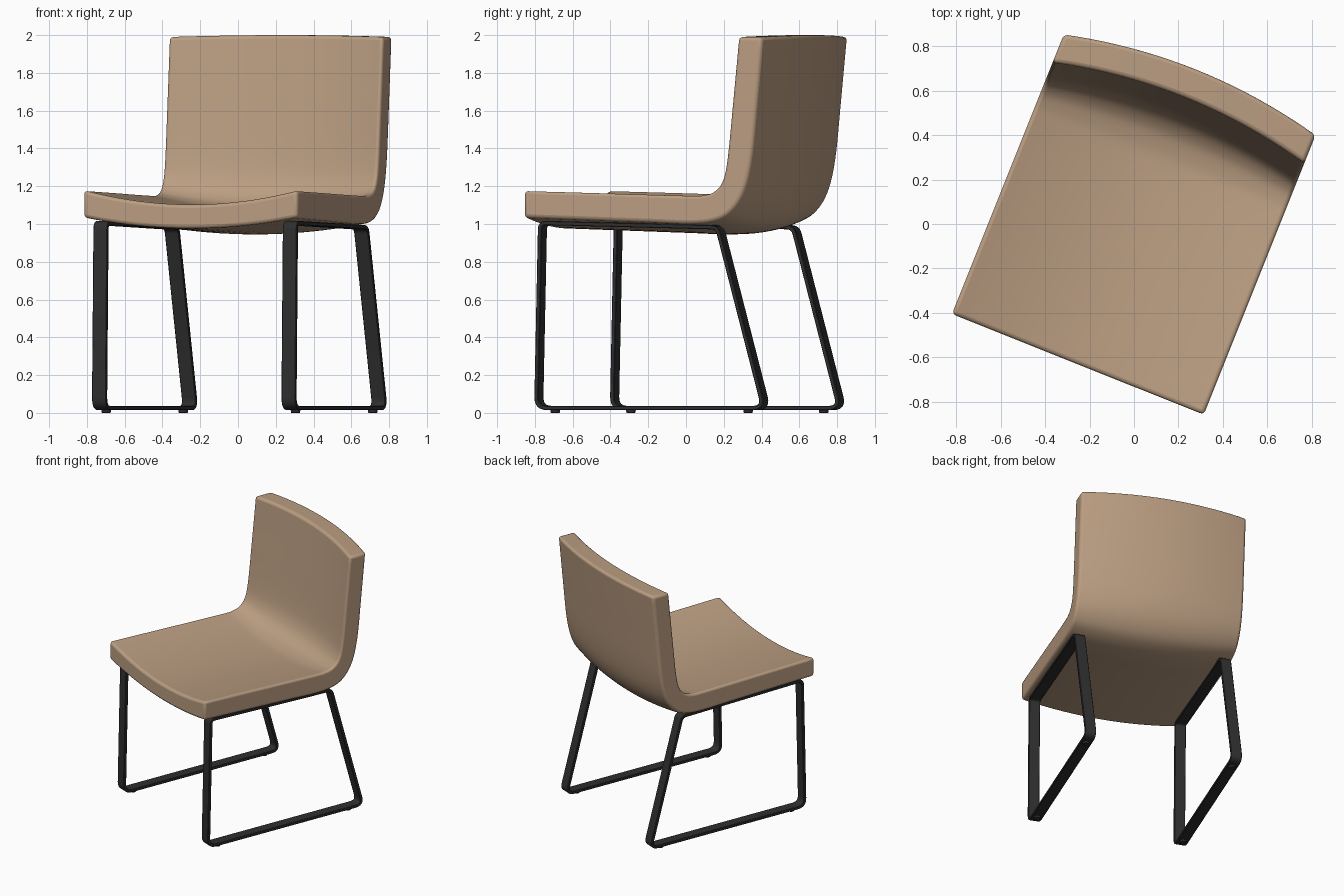
import bpy, bmesh, math
from mathutils import Vector

cube = bpy.data.objects.get("Cube")
if cube:
    bpy.data.objects.remove(cube)

TURN = math.radians(-21.8)   # the whole chair is turned about z


def material(name, rgb, rough):
    m = bpy.data.materials.new(name)
    m.use_nodes = True
    m.diffuse_color = (*rgb, 1)
    bsdf = m.node_tree.nodes["Principled BSDF"]
    bsdf.inputs["Base Color"].default_value = (*rgb, 1)
    bsdf.inputs["Roughness"].default_value = rough
    return m


tan = material("tan upholstery", (0.495, 0.34, 0.222), 0.8)
black = material("black metal", (0.028, 0.028, 0.028), 0.5)


def finish(bm, name, mat, bevel, segments):
    bmesh.ops.recalc_face_normals(bm, faces=bm.faces)
    mesh = bpy.data.meshes.new(name)
    bm.to_mesh(mesh)
    bm.free()
    mesh.materials.append(mat)
    ob = bpy.data.objects.new(name, mesh)
    bpy.context.collection.objects.link(ob)
    ob.rotation_euler.z = TURN
    mod = ob.modifiers.new("soft edges", 'BEVEL')
    mod.width, mod.segments = bevel, segments
    mod.limit_method, mod.angle_limit = 'ANGLE', math.radians(40)
    bpy.ops.object.select_all(action='DESELECT')
    ob.select_set(True)
    bpy.context.view_layer.objects.active = ob
    bpy.ops.object.shade_smooth_by_angle(angle=math.radians(40))


def smooth_path(points, steps=6):
    """Catmull-Rom curve through the points."""
    p = [Vector(q) for q in points]
    p = [2 * p[0] - p[1]] + p + [2 * p[-1] - p[-2]]
    out = []
    for a, b, c, d in zip(p, p[1:], p[2:], p[3:]):
        for i in range(steps):
            t = i / steps
            out.append(0.5 * (2 * b + (c - a) * t + (2 * a - 5 * b + 4 * c - d) * t ** 2
                              + (3 * b - a - 3 * c + d) * t ** 3))
    return out + [p[-2]]


# Upholstered shell: side profile (depth, height) swept across the width with a sag
inner = smooth_path([(-0.68, 1.178), (-0.3, 1.168), (0.05, 1.158), (0.26, 1.153), (0.34, 1.155),
                     (0.4, 1.174), (0.445, 1.225), (0.473, 1.34), (0.506, 1.65), (0.54, 1.99)])
outer = smooth_path([(-0.68, 1.035), (-0.3, 1.022), (0.05, 1.01), (0.263, 1.003), (0.4, 1.016),
                     (0.493, 1.062), (0.565, 1.165), (0.61, 1.34), (0.643, 1.65), (0.676, 1.99)])
HALF, COLS = 0.61, 20
bm = bmesh.new()
rows = []
for a, b in zip(inner, outer):
    push = (b - a).normalized()
    rise = max(0, b.y - 1)                     # 0 at the seat, about 1 at the top
    sags = (0.075, 0.058 + 0.017 * rise)       # flatter underneath than on top
    crown = Vector((0, 0.01 * rise))
    row = []
    for j in range(COLS + 1):
        u = 2 * j / COLS - 1
        row.append([bm.verts.new((u * HALF, *(p + (push * sag + crown) * (1 - u * u))))
                    for p, sag in zip((a, b), sags)])
    rows.append(row)
for r, s in zip(rows, rows[1:]):
    for j in range(COLS):
        for k in (0, 1):
            bm.faces.new((r[j][k], r[j + 1][k], s[j + 1][k], s[j][k]))
    for j in (0, COLS):
        bm.faces.new((r[j][0], r[j][1], s[j][1], s[j][0]))
for r in (rows[0], rows[-1]):
    for a, b in zip(r, r[1:]):
        bm.faces.new((a[0], a[1], b[1], b[0]))
finish(bm, "seat_shell", tan, 0.018, 3)


def rounded_loop(corners, steps=6):
    """Closed path from (depth, height, corner radius) triples."""
    pts = [Vector(c[:2]) for c in corners]
    out = []
    for i, c in enumerate(pts):
        radius = corners[i][2]
        p = c + (pts[i - 1] - c).normalized() * radius
        n = c + (pts[(i + 1) % len(pts)] - c).normalized() * radius
        for k in range(steps + 1):
            t = k / steps
            out.append(p * (1 - t) ** 2 + 2 * c * t * (1 - t) + n * t * t)
    return out


# Flat-bar sled legs, one closed loop each side
LEG_X, BAR_W, BAR_T = 0.54, 0.08, 0.022
loop = rounded_loop([(-0.624, 0.026, 0.06), (0.672, 0.026, 0.06),
                     (0.408, 0.982, 0.035), (-0.602, 1.006, 0.035)])
for side, label in ((1, "left"), (-1, "right")):
    bm = bmesh.new()
    rings = []
    for i, p in enumerate(loop):
        t = (loop[(i + 1) % len(loop)] - loop[i - 1]).normalized()
        n = Vector((t.y, -t.x)) * BAR_T / 2
        rings.append([bm.verts.new((side * LEG_X + w * BAR_W / 2, *(p + n * s)))
                      for w, s in ((-1, -1), (1, -1), (1, 1), (-1, 1))])
    for i, r in enumerate(rings):
        s = rings[(i + 1) % len(rings)]
        for k in range(4):
            m = (k + 1) % 4
            bm.faces.new((r[k], r[m], s[m], s[k]))
    finish(bm, label + "_sled_leg", black, 0.003, 1)

    # Small glide pads under the bar
    for depth, end in ((-0.53, "front"), (0.57, "rear")):
        bm = bmesh.new()
        bmesh.ops.create_cone(bm, cap_ends=True, segments=16, radius1=0.024, radius2=0.026, depth=0.018)
        bmesh.ops.translate(bm, verts=bm.verts, vec=(side * LEG_X, depth, 0.009))
        finish(bm, f"{label}_{end}_glide", black, 0.002, 1)
